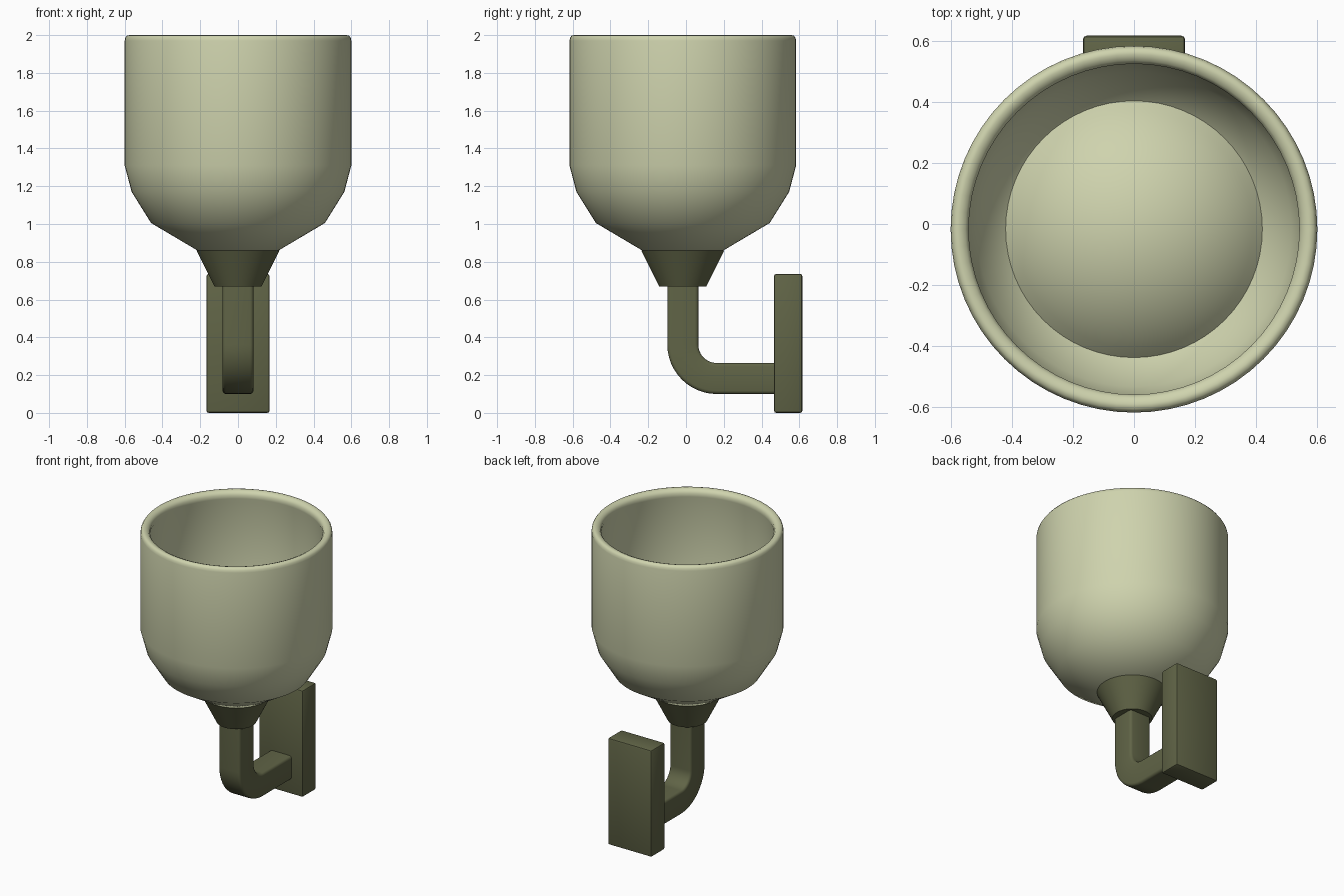
import bpy, bmesh, math

if "Cube" in bpy.data.objects:
    bpy.data.objects.remove(bpy.data.objects["Cube"])

CY = -0.017  # centre line of shade and stem


def material(name, rgb):
    m = bpy.data.materials.new(name)
    m.diffuse_color = (*rgb, 1)
    m.use_nodes = True
    m.node_tree.nodes["Principled BSDF"].inputs["Base Color"].default_value = m.diffuse_color
    return m


glass = material("pale green glass", (0.62, 0.65, 0.42))
metal = material("dark olive metal", (0.118, 0.128, 0.062))


def finish(name, bm, mat, angle=40):
    bmesh.ops.recalc_face_normals(bm, faces=bm.faces)
    me = bpy.data.meshes.new(name)
    bm.to_mesh(me)
    bm.free()
    me.materials.append(mat)
    ob = bpy.data.objects.new(name, me)
    bpy.context.collection.objects.link(ob)
    bpy.ops.object.select_all(action='DESELECT')
    ob.select_set(True)
    bpy.context.view_layer.objects.active = ob
    bpy.ops.object.shade_smooth_by_angle(angle=math.radians(angle))
    return ob


def lathe(name, profile, mat, angle=40, n=64):
    bm = bmesh.new()
    vs = [bm.verts.new((r, CY, z)) for r, z in profile]
    es = [bm.edges.new(p) for p in zip(vs, vs[1:])]
    bmesh.ops.spin(bm, geom=vs + es, cent=(0, CY, 0), axis=(0, 0, 1),
                   angle=2 * math.pi, steps=n)
    bmesh.ops.remove_doubles(bm, verts=bm.verts, dist=1e-4)
    return finish(name, bm, mat, angle)


# Cup-shaped shade with thick rounded rim
lathe("shade", [(0, 0.86), (0.215, 0.86), (0.46, 1.005), (0.563, 1.17), (0.6, 1.31),
                (0.6, 1.97), (0.597, 1.985), (0.588, 1.998), (0.572, 2.0),
                (0.552, 1.992), (0.541, 1.975), (0.541, 1.95), (0.55, 1.92),
                (0.55, 1.32), (0.515, 1.19), (0.42, 1.05), (0.2, 0.92), (0, 0.92)],
      glass, 50)

# Shallow domed bulb at the bottom of the shade
dome = [(0.42 * math.sin(math.radians(a)) / math.sin(math.radians(50)),
         1.05 + 0.55 * (math.cos(math.radians(a)) - math.cos(math.radians(50))))
        for a in range(0, 51, 5)]
lathe("bulb", dome, glass)

# Conical socket
lathe("socket", [(0, 0.67), (0.125, 0.67), (0.22, 0.86), (0, 0.86)], metal)

# Bent arm: square section swept along a quarter bend
HW = 0.082
path = [(CY, 0.69, 0)]
bend_y, bend_z, bend_r = CY + 0.18, 0.362, 0.18
for i in range(13):
    t = math.pi / 2 * i / 12
    path.append((bend_y - bend_r * math.cos(t), bend_z - bend_r * math.sin(t), t))
path.append((0.48, bend_z - bend_r, math.pi / 2))
c = 0.018
section = []
for sx, sy, start in ((1, 1, 0), (-1, 1, 90), (-1, -1, 180), (1, -1, 270)):
    for k in range(4):
        a = math.radians(start + 30 * k)
        section.append((sx * (HW - c) + c * math.cos(a), sy * (HW - c) + c * math.sin(a)))
bm = bmesh.new()
rings = [[bm.verts.new((u, y + v * math.cos(t), z + v * math.sin(t))) for u, v in section]
         for y, z, t in path]
n = len(section)
for a, b in zip(rings, rings[1:]):
    for i in range(n):
        bm.faces.new((a[i], a[(i + 1) % n], b[(i + 1) % n], b[i]))
bm.faces.new(rings[0])
bm.faces.new(rings[-1])
finish("arm", bm, metal)

# Wall plate with softened edges
bm = bmesh.new()
bmesh.ops.create_cube(bm, size=1)
for v in bm.verts:
    v.co = (v.co.x * 0.334, 0.541 + v.co.y * 0.15, 0.368 + v.co.z * 0.736)
bmesh.ops.bevel(bm, geom=bm.edges[:], offset=0.012, segments=2, profile=0.5, affect='EDGES')
finish("wall_plate", bm, metal)
